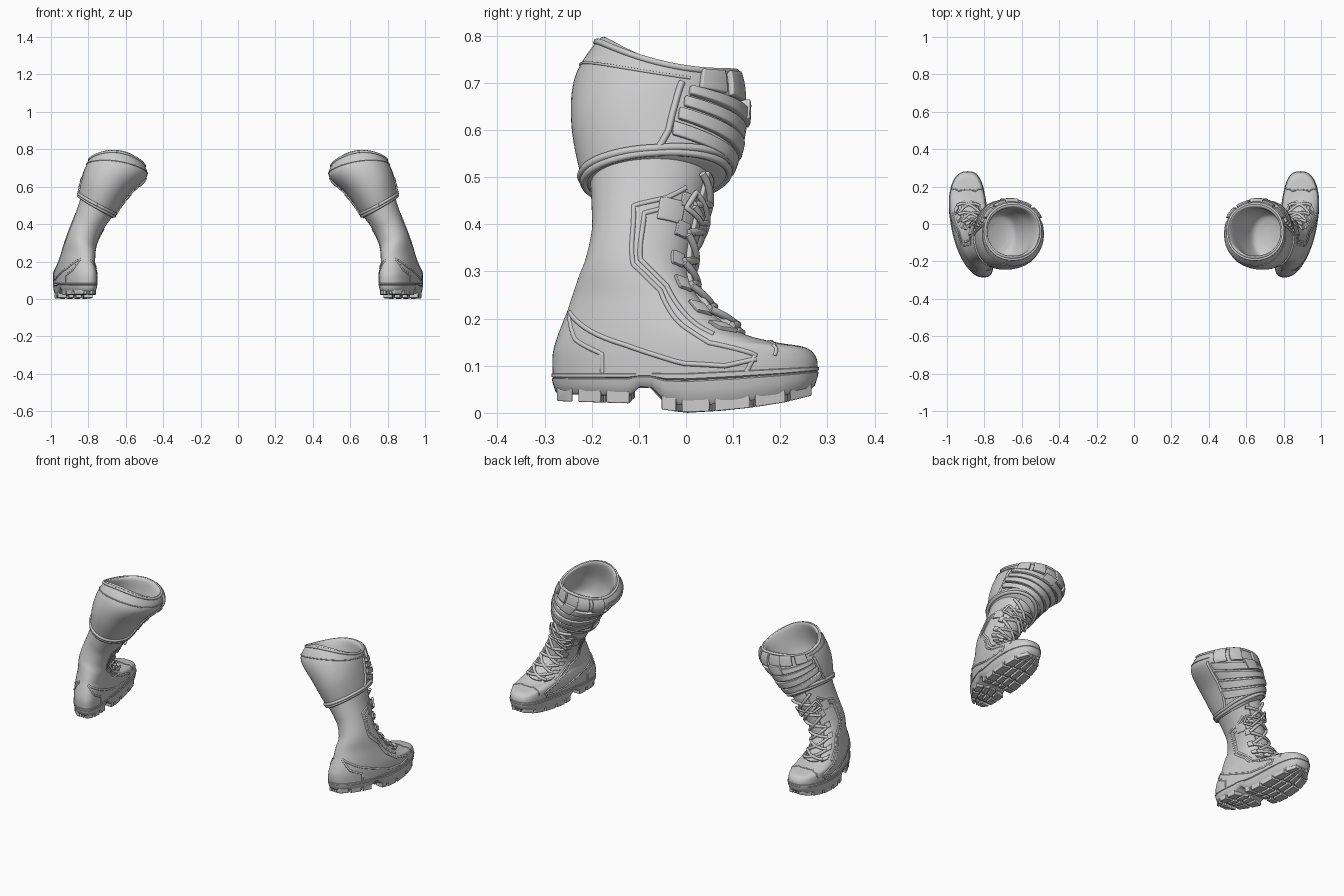
import bpy, bmesh, math
from mathutils import Vector

if "Cube" in bpy.data.objects:
    bpy.data.objects.remove(bpy.data.objects["Cube"])

# Ring: centre x, half width, back y, back z, front y, front z, side tilt, skew, toe flare, squareness, side drop
BOOT = [r + (0,) for r in [
    (.878, .099, -.282, .070, .279, .080, 0, .15, .05, 2.6),
    (.878, .099, -.283, .120, .277, .115, 0, .15, .05, 2.6),
    (.878, .097, -.275, .155, .255, .138, 0, .15, .05, 2.6),
    (.878, .093, -.262, .190, .195, .149, 0, .15, .05, 2.5),
    (.876, .088, -.252, .215, .125, .165, .01, .15, .03, 2.3),
    (.872, .083, -.242, .245, .068, .200, .02, .15, .02, 2.2),
    (.862, .079, -.228, .285, .022, .250, .03, .12, 0, 2.2),
    (.841, .075, -.213, .325, .008, .305, .033, .05, 0, 2.1),
    (.810, .074, -.200, .385, .020, .370, .037, 0, 0, 2.1),
    (.785, .077, -.200, .435, .035, .430, .043, 0, 0, 2.1),
    (.755, .085, -.203, .490, .055, .495, .052, 0, 0, 2.1)]]
CUFF = [
    (.757, .088, -.203, .482, .062, .490, .055, 0, 0, 2, 0),
    (.752, .099, -.222, .504, .092, .515, .053, 0, 0, 2, 0),
    (.708, .126, -.243, .610, .115, .590, .043, 0, 0, 2.1, 0),
    (.652, .163, -.236, .710, .120, .665, .028, 0, 0, 2.1, .01),
    (.648, .148, -.188, .788, .108, .722, .014, 0, 0, 2.1, .03),
    (.651, .132, -.170, .780, .088, .714, .014, 0, 0, 2.1, .03),
    (.685, .112, -.200, .660, .075, .630, .030, 0, 0, 2.1, 0),
    (.722, .090, -.185, .570, .050, .565, .040, 0, 0, 2.1, 0),
    (.730, .050, -.130, .545, .000, .545, .025, 0, 0, 2, 0)]


def bend(skew, y):
    """Sideways curve of the foot from heel to toe."""
    return skew * (y - 2.6 * y * y)


def point(rings, v, deg):
    """Point on a lofted surface, v = ring number, deg = angle (90 is the toe side)."""
    i = min(max(int(v), 0), len(rings) - 2)
    f = v - i
    p0, p1, p2, p3 = (rings[min(max(j, 0), len(rings) - 1)] for j in range(i - 1, i + 3))
    cx, hw, yb, zb, yf, zf, dz, skew, k, n, drop = (
        b + .5 * f * (c - a + f * (2 * a - 5 * b + 4 * c - d + f * (3 * (b - c) + d - a)))
        for a, b, c, d in zip(p0, p1, p2, p3))
    a = math.radians(deg)
    c, s = (math.copysign(abs(q) ** (2 / n), q) for q in (math.cos(a), math.sin(a)))
    y = (yb + yf) / 2 + (yf - yb) / 2 * s
    return Vector((cx + hw * c * (1 + k * s) + bend(skew, y), y,
                   (zb + zf) / 2 + (zf - zb) / 2 * s + dz * c - drop * c * c))


def raised(rings, v, deg, off):
    n = (point(rings, v, deg + 2) - point(rings, v, deg - 2)).cross(
        point(rings, min(v + .05, len(rings) - 1), deg) - point(rings, max(v - .05, 0), deg))
    return point(rings, v, deg) + n.normalized() * off


def finish(name, bm, bevel=0, thick=0):
    me = bpy.data.meshes.new(name)
    bm.to_mesh(me)
    bm.free()
    ob = bpy.data.objects.new(name, me)
    bpy.context.collection.objects.link(ob)
    if thick:
        m = ob.modifiers.new("thickness", 'SOLIDIFY')
        m.thickness, m.offset = thick, -1
    if bevel:
        m = ob.modifiers.new("bevel", 'BEVEL')
        m.width, m.segments = bevel, 2
    ob.modifiers.new("pair", 'MIRROR').use_mirror_merge = False


def skin(bm, rows, closed=True):
    vs = [[bm.verts.new(p) for p in r] for r in rows]
    n = len(rows[0])
    for a, b in zip(vs, vs[1:]):
        for j in range(n if closed else n - 1):
            bm.faces.new((a[j], a[(j + 1) % n], b[(j + 1) % n], b[j]))
    return vs


def loft(name, rings, sub=8, n=72):
    bm = bmesh.new()
    vs = skin(bm, [[point(rings, i / sub, 360 * j / n) for j in range(n)]
                   for i in range((len(rings) - 1) * sub + 1)])
    bm.faces.new(vs[0][::-1])
    bm.faces.new(vs[-1])
    finish(name, bm)


def tubes(name, paths, r):
    cu = bpy.data.curves.new(name, 'CURVE')
    cu.dimensions, cu.bevel_depth, cu.bevel_resolution, cu.use_fill_caps = '3D', r, 2, True
    for path in paths:
        for sign in (1, -1):
            sp = cu.splines.new('POLY')
            sp.points.add(len(path) - 1)
            for q, p in zip(sp.points, path):
                q.co = (sign * p.x, p.y, p.z, 1)
    bpy.context.collection.objects.link(bpy.data.objects.new(name, cu))


def trace(rings, uv, off, steps=10):
    return [raised(rings, a[0] + (b[0] - a[0]) * i / steps, a[1] + (b[1] - a[1]) * i / steps, off)
            for a, b in zip(uv, uv[1:]) for i in range(steps + 1)]


def patch(name, rings, v0, v1, t0, t1, off, sag=0):
    bm = bmesh.new()
    skin(bm, [[raised(rings, v0 + (v1 - v0) * i / 5 + sag * ((t0 + (t1 - t0) * j / 20 - 90) / 70) ** 2,
                      t0 + (t1 - t0) * j / 20, off) for j in range(21)] for i in range(6)], False)
    finish(name, bm, .003, off + .008)


def locator(rings, vmax):
    grid = [(point(rings, v / 20, t), v / 20, t) for v in range(int(vmax * 20) + 1) for t in range(-90, 91, 3)]
    return lambda y, z: min(grid, key=lambda g: (g[0].y - y) ** 2 + (g[0].z - z) ** 2)[1:]


def both_sides(rings, find, pts, off):
    uv = [find(*p) for p in pts]
    return [trace(rings, uv, off), trace(rings, [(v, 180 - t) for v, t in uv], off)]


# Foot with shaft, and flared calf cuff with a hollow inside
loft("boot_upper", BOOT)
loft("calf_cuff", CUFF)


# Sole: rand, welt and shaped underside
def floor_z(y):
    k = [(-.3, .026), (-.12, .020), (-.1, .040), (-.07, .038), (-.055, .008), (0, 0), (.1, .006), (.2, .02), (.3, .045)]
    for (a, za), (b, zb) in zip(k, k[1:]):
        if y <= b:
            return za + (zb - za) * (y - a) / (b - a)
    return k[-1][1]


def sole_ring(grow, h, n=72):
    out = []
    for j in range(n):
        p = raised(BOOT, .3, 360 * j / n - 90, grow)
        low = floor_z(p.y) + .015
        out.append(Vector((p.x, p.y, low + (.084 + max(p.y, 0) * .05 - low) * h)))
    return out


bm = bmesh.new()
rows = [sole_ring(g, h) for g, h in ((-.012, 0), (-.006, .1), (.000, .5), (.002, .74), (-.002, .78),
                                     (.003, .83), (.003, .97), (-.006, 1.05))]
vs = skin(bm, rows)
b = vs[0]
for i in range(36):
    ring = [b[i], b[(72 - i) % 72], b[71 - i], b[i + 1]]
    bm.faces.new(list(dict.fromkeys(ring)))
finish("sole", bm)


# Tread lugs, an outer and inner column each side, split by grooves
def sole_x(y, f):
    s = max(-1, min(1, (y + .002) / .278))
    w = (1 - abs(s) ** 2.6) ** (1 / 2.6)
    return .878 + bend(.15, y) + f * .096 * (1 + .05 * s) * w


bm = bmesh.new()
cuts = [-.279, -.235, -.175, -.115, -.058, -.015, .055, .14, .215, .272]
for i, (y0, y1) in enumerate(zip(cuts, cuts[1:])):
    if i == 3:
        continue
    for f0, f1 in ((-.98, -.48), (-.36, -.06), (.06, .36), (.48, .98)):
        top, bot = [], []
        for f, y in ((f0, y0 + .006), (f1, y0 + .006), (f1, y1 - .006), (f0, y1 - .006)):
            y += .014 * (1 - abs(f)) * (1 if 0 < i < 8 else 0)
            x = sole_x(y, f)
            bot.append(Vector((x, y, floor_z(y))))
            top.append(Vector((x, y, floor_z(y) + .03)))
        vs = skin(bm, [bot, top])
        bm.faces.new(vs[0][::-1])
        bm.faces.new(vs[1])
finish("tread_lugs", bm, .002)

# Raised seams, drawn as (y, z) lines seen from the side
on_boot, on_cuff = locator(BOOT, 10), locator(CUFF, 4)
seams = []
for line in ([(.0, .48), (-.04, .455), (-.11, .44), (-.115, .315), (-.055, .26), (-.02, .20), (.05, .150), (.15, .125), (.13, .085)],
             [(-.02, .44), (-.09, .425), (-.095, .325), (-.04, .27), (0, .21), (.06, .168)],
             [(-.248, .21), (-.235, .155), (-.18, .125), (-.178, .085)],
             [(-.248, .215), (-.13, .145), (-.01, .105), (.08, .10), (.15, .115)]):
    seams += both_sides(BOOT, on_boot, line, -.002)
tubes("upper_piping", seams, .0055)
tubes("toe_cap_seam", [trace(BOOT, [(1.2, 38), (2.2, 45), (3.1, 68), (3.2, 90), (3.1, 112), (2.2, 135), (1.2, 142)], -.001)], .004)
tubes("cuff_side_piping", both_sides(CUFF, on_cuff, [(-.005, .70), (-.035, .60), (-.06, .565)], .001), .007)


# Double rolled band at the cuff bottom, and the rim bead
def hoop(v, rise, off):
    return [raised(CUFF, v + rise * max(0, math.sin(math.radians(t))), t, off) for t in range(-90, 271, 5)]


tubes("cuff_bottom_band", [hoop(.72, .2, .001), hoop(.98, .2, .001)], .0085)
tubes("cuff_rim_bead", [hoop(3.95, 0, 0)], .007)
tubes("cuff_stitch_line", [[raised(CUFF, 3.3, t, 0) for t in range(-200, 21, 5)]], .003)

# Wrap straps and tabs over the cuff front
for i in range(4):
    v = 1.08 + .42 * i
    patch("cuff_strap", CUFF, v, v + .33, 12 + 3 * i, 168 - 3 * i, .011 + .003 * (i % 2), .25)
for t0, t1 in ((28, 50), (56, 78), (102, 124), (130, 152)):
    patch("cuff_tab", CUFF, 2.85, 3.85, t0, t1, .012)
patch("cuff_buckle", CUFF, 2.35, 2.9, 80, 102, .018)

# Padded tongue, side plates, eyelet tabs and crossed laces
patch("tongue", BOOT, 4.0, 9.9, 66, 114, .007)
for t0, t1 in ((14, 44), (136, 166)):
    patch("ankle_plate", BOOT, 8.0, 8.75, t0, t1, .006)
laces = []
for i in range(6):
    v = 4.0 + .95 * i
    for d in (-1, 1):
        laces.append(trace(BOOT, [(v, 90 - d * 36), (v + .45, 90), (v + .9, 90 + d * 36)], .012))
        t = 90 + d * 42
        patch("eyelet_tab", BOOT, v - .15, v + .3, t - 9, t + 9, .009)
tubes("laces", laces, .008)
tubes("lace_bow", [trace(BOOT, [(8.6, 90), (9.1, 50), (8.5, 42), (8.3, 70), (8.6, 90), (8.2, 118), (8.6, 138), (9.1, 128), (8.6, 90)], .018)], .006)

# Smooth shading with crisp creases
for ob in bpy.data.objects:
    ob.select_set(ob.type == 'MESH')
    if ob.type == 'MESH':
        bpy.context.view_layer.objects.active = ob
bpy.ops.object.shade_smooth_by_angle(angle=math.radians(40))
